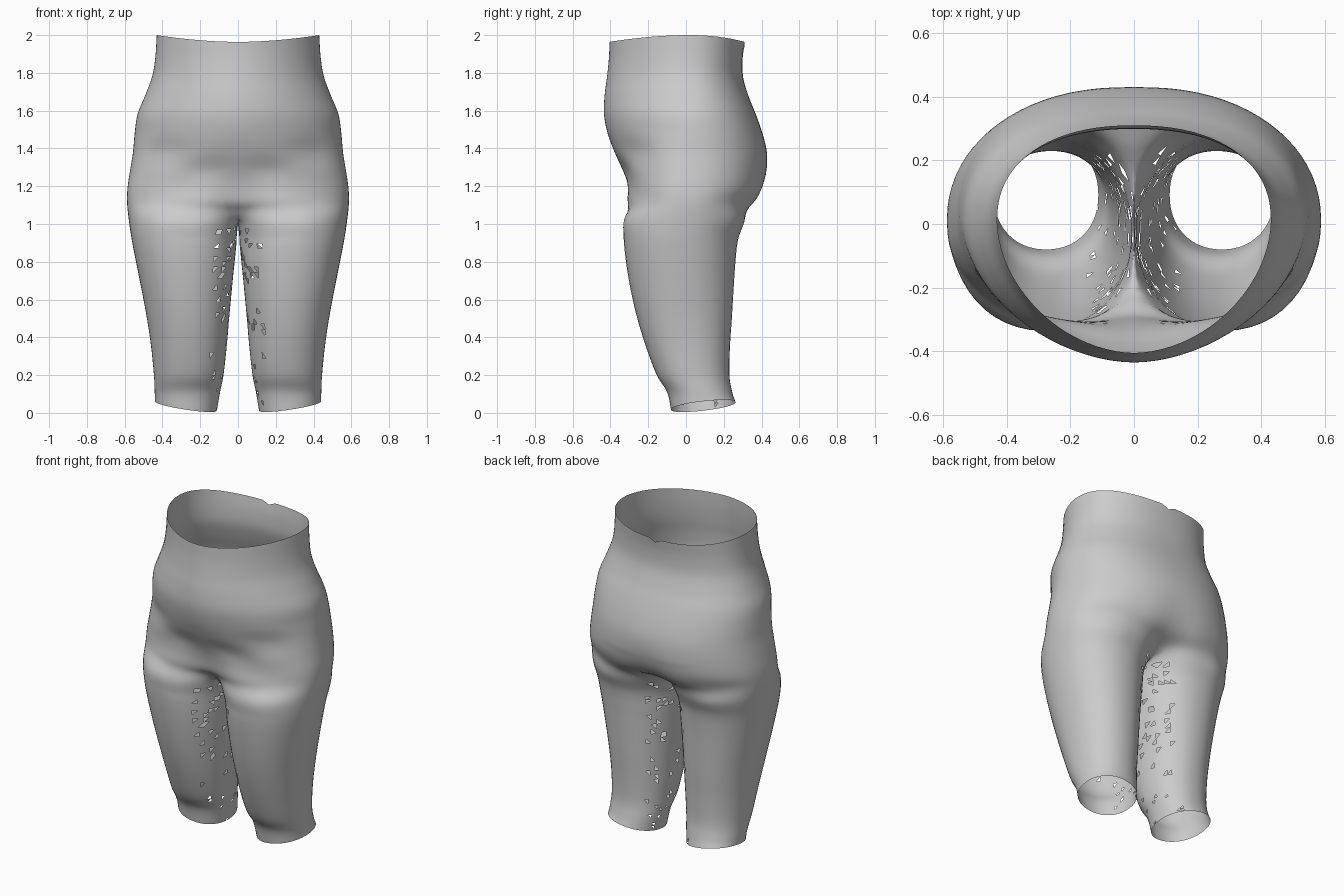
import bpy, bmesh, random
from math import sin, cos, pi, exp, radians
from mathutils import Vector, Matrix

if "Cube" in bpy.data.objects:
    bpy.data.objects.remove(bpy.data.objects["Cube"])

random.seed(4)
N, K, SUB = 40, 10, 5          # outer columns, inner-thigh columns, rows between sections
A = radians(55)                # how far a leg's outer columns wrap inwards

# Torso sections: z, half width, front y, back y, front pinch, back pinch, front power
TORSO = [(2.0, .43, -.405, .31, 0, 0, 1.85), (1.88, .438, -.408, .30, 0, 0, 1.85),
         (1.78, .455, -.418, .302, 0, 0, 1.85), (1.68, .492, -.431, .33, 0, 0, 1.85),
         (1.58, .532, -.434, .37, 0, 0, 1.85), (1.48, .547, -.415, .405, 0, 0, 1.85),
         (1.38, .556, -.378, .428, 0, 0, 1.95), (1.28, .572, -.34, .43, 0, .005, 2.1),
         (1.19, .585, -.318, .415, .015, .02, 2.3), (1.11, .587, -.325, .375, .06, .05, 2.4)]
# Leg sections: z, inner x, outer x, front y, back y
LEGS = [(1.02, -.04, .578, -.332, .315), (.92, .006, .563, -.33, .277), (.8, .018, .54, -.318, .262),
        (.65, .033, .51, -.293, .252), (.5, .047, .482, -.258, .243), (.35, .06, .46, -.212, .233),
        (.2, .077, .445, -.155, .23), (.11, .095, .441, -.10, .245), (.03, .112, .44, -.08, .262)]


def power(v, n):
    return (1 if v >= 0 else -1) * abs(v) ** (2 / n)


def torso_point(row, u):
    z, w, yf, yb, df, db, n = row
    t = pi * u
    front = cos(t) > 0
    n = n if front else 2.25
    x = w * power(max(sin(t), 0), n)
    y = .01 + ((yf if front else -yb) - .01 * (1 if front else -1)) * power(cos(t), n) * 1.0
    if not front:
        y = .01 + (yb - .01) * power(-cos(t), n)
    else:
        y = .01 + (yf - .01) * power(cos(t), n)
    y += (df if front else -db) * exp(-(x / .1) ** 2)
    if front:                                   # crease under the belly
        crease = 1.24 + .19 * (x / .5) ** 1.3
        y += .014 * exp(-((z - crease) / .05) ** 2)
    if z > 1.95:                                # waist edge dips at front and back
        z -= .036 * cos(t) ** 2 + (.02 if u > .985 else 0)
    return Vector((x, y, z))


def leg_point(row, t):
    z, xi, xo, yf, yb = row
    x = (xi + xo) / 2 + (xo - xi) / 2 * power(sin(t), 2.15)
    y = (yf + yb) / 2 - (yb - yf) / 2 * power(cos(t), 2.15)
    if z < .05:                                 # sloping hem
        z = max(0, .05 * (x - .11) / .33 + .04 * (y + .08) / .35 - .008)
    return Vector((x, y, z))


def spline(pts):
    out = []
    for i in range(len(pts) - 1):
        b, c = pts[i], pts[i + 1]
        a = pts[max(i - 1, 0)]
        d = pts[min(i + 2, len(pts) - 1)]
        for s in range(SUB):
            f = s / SUB
            out.append(.5 * (2 * b + (c - a) * f + (2 * a - 5 * b + 4 * c - d) * f * f
                             + (3 * b - a - 3 * c + d) * f ** 3))
    return out + [pts[-1]]


bm = bmesh.new()
columns = []

# Outer columns run from waist to hem
for j in range(N + 1):
    u = j / N
    t = -A + (pi + 2 * A) * u
    pts = [torso_point(r, u) for r in TORSO] + [leg_point(r, t) for r in LEGS]
    c = pts[len(TORSO)]
    c.x = max(c.x, 0)
    c.z += .03 * exp(-(c.x / .12) ** 2)
    if j in (0, N):
        c.x = 0
    col = spline(pts)
    if j in (0, N):
        for p in col[:len(TORSO) * SUB + 1]:
            p.x = 0
    columns.append([bm.verts.new(p) for p in col])
split = len(TORSO) * SUB

# Inner columns run from the crotch seam to the hem
front, back = columns[0][split].co, columns[N][split].co
inner = [columns[N][split:]]
for k in range(1, K):
    f = k / K
    t = pi + A + (pi - 2 * A) * f
    seam = back.lerp(front, f)
    seam.z -= .05 * sin(pi * f)
    inner.append([bm.verts.new(p) for p in spline([seam] + [leg_point(r, t) for r in LEGS[1:]])])
inner.append(columns[0][split:])

for strip in (columns, inner):
    for p, q in zip(strip, strip[1:]):
        for i in range(len(p) - 1):
            bm.faces.new((p[i], p[i + 1], q[i + 1], q[i]))

# Mirror to the other leg and soften the crotch
bmesh.ops.mirror(bm, geom=bm.verts[:] + bm.edges[:] + bm.faces[:], matrix=Matrix(),
                 axis='X', merge_dist=.0005)
bmesh.ops.remove_doubles(bm, verts=bm.verts[:], dist=.0004)
near = [v for v in bm.verts if .9 < v.co.z < 1.25 and abs(v.co.x) < .3]
for _ in range(5):
    bmesh.ops.smooth_vert(bm, verts=near, factor=.5, use_axis_x=True, use_axis_y=True, use_axis_z=True)
bmesh.ops.recalc_face_normals(bm, faces=bm.faces[:])

# Scattered triangular gaps on the inner thighs
thigh = [f for f in bm.faces if f.calc_center_median().z < 1.0
         and f.normal.x * f.calc_center_median().x < 0 and abs(f.normal.x) > .6]
tris = bmesh.ops.triangulate(bm, faces=thigh)['faces']
gaps = [f for f in tris if random.random() < .03 + .09 * f.calc_center_median().z]
bmesh.ops.delete(bm, geom=gaps, context='FACES')

mesh = bpy.data.meshes.new("lower_body_shell")
bm.to_mesh(mesh)
bm.free()
body = bpy.data.objects.new("lower_body_shell", mesh)
bpy.context.collection.objects.link(body)
for p in mesh.polygons:
    p.use_smooth = True
